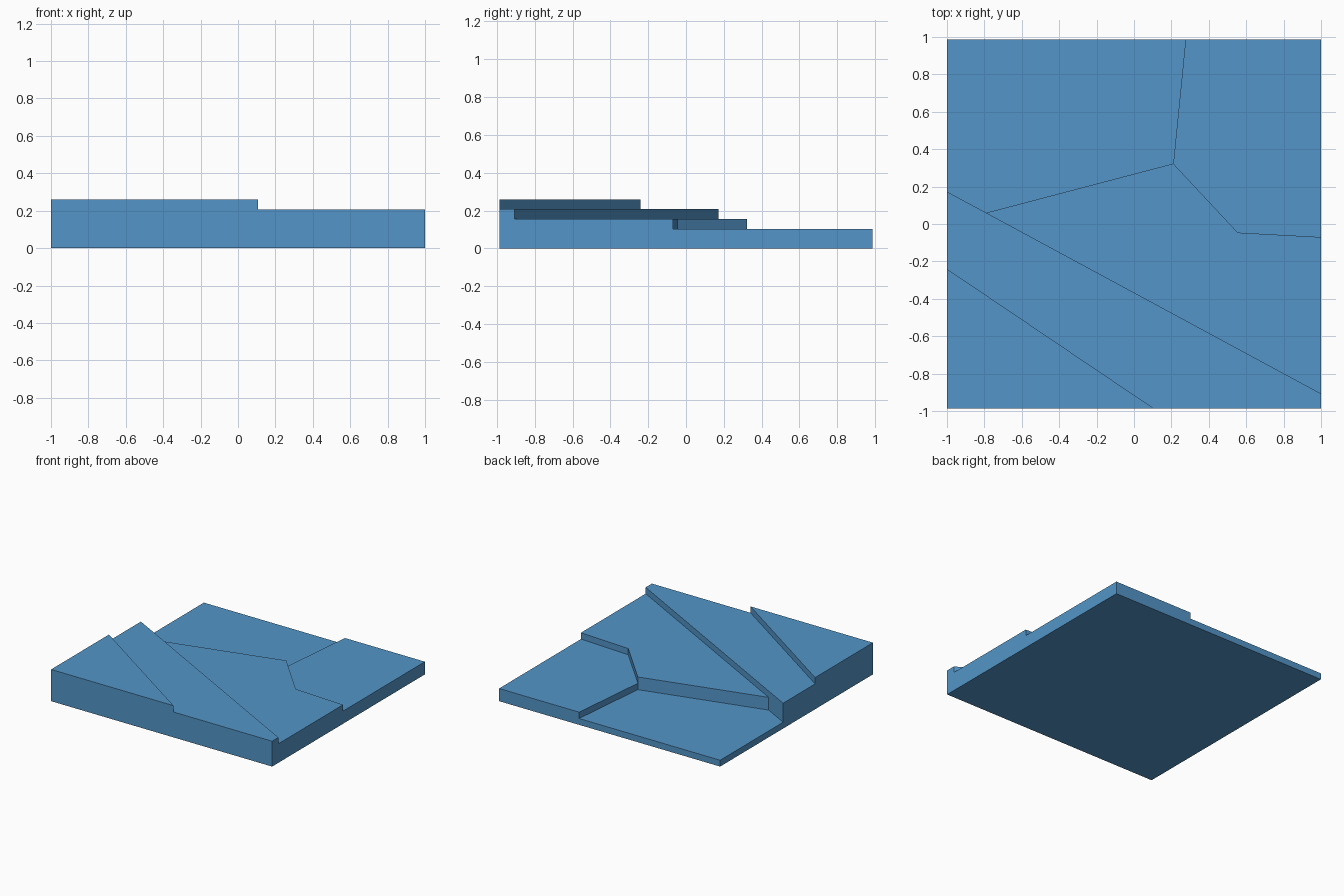
import bpy, bmesh

if "Cube" in bpy.data.objects:
    bpy.data.objects.remove(bpy.data.objects["Cube"])

H = 0.0519   # height of one step
D = 0.987    # half depth

# Plan corners shared between the terraces
P = {
    "sw": (-1, -D), "se": (1, -D), "ne": (1, D), "nw": (-1, D),
    "south": (0.107, -D), "west_low": (-1, -0.24), "west_high": (-1, 0.173),
    "east_low": (1, -0.907), "east_high": (1, -0.07), "north": (0.276, D),
    "fork": (-0.79, 0.06), "peak": (0.21, 0.323), "bend": (0.555, -0.046),
}

# Terraces: counter-clockwise outline, number of steps high
terraces = [
    (["sw", "south", "west_low"], 5),
    (["west_low", "south", "se", "east_low", "fork", "west_high"], 4),
    (["fork", "east_low", "east_high", "bend", "peak"], 3),
    (["peak", "bend", "east_high", "ne", "north"], 2),
    (["west_high", "fork", "peak", "north", "nw"], 1),
]
outer = ["sw", "south", "se", "east_low", "east_high", "ne",
         "north", "nw", "west_high", "west_low"]

bm = bmesh.new()
verts = {}


def vert(name, level):
    if (name, level) not in verts:
        verts[name, level] = bm.verts.new((*P[name], level * H))
    return verts[name, level]


def edges(loop):
    return list(zip(loop, loop[1:] + loop[:1]))


# Levels meeting at each corner, and the terrace height along each edge
levels = {n: {lv for loop, lv in terraces if n in loop} | ({0} if n in outer else set())
          for n in P}
height = {e: lv for loop, lv in terraces for e in edges(loop)}

# Terrace tops and flat underside
for loop, lv in terraces:
    bm.faces.new([vert(n, lv) for n in loop])
bm.faces.new([vert(n, 0) for n in reversed(outer)])

# Outer sides and risers between terraces
for (a, b), top in height.items():
    low = height.get((b, a), 0)
    if top > low:
        left = sorted((l for l in levels[a] if low <= l <= top), reverse=True)
        right = sorted(l for l in levels[b] if low <= l <= top)
        bm.faces.new([vert(a, l) for l in left] + [vert(b, l) for l in right])

bmesh.ops.recalc_face_normals(bm, faces=bm.faces[:])
mesh = bpy.data.meshes.new("terraced_tile")
bm.to_mesh(mesh)
bm.free()
tile = bpy.data.objects.new("terraced_tile", mesh)
bpy.context.collection.objects.link(tile)

# Blue finish
blue = bpy.data.materials.new("blue")
blue.diffuse_color = (0.087, 0.30, 0.58, 1)
blue.use_nodes = True
blue.node_tree.nodes["Principled BSDF"].inputs["Base Color"].default_value = blue.diffuse_color
mesh.materials.append(blue)
